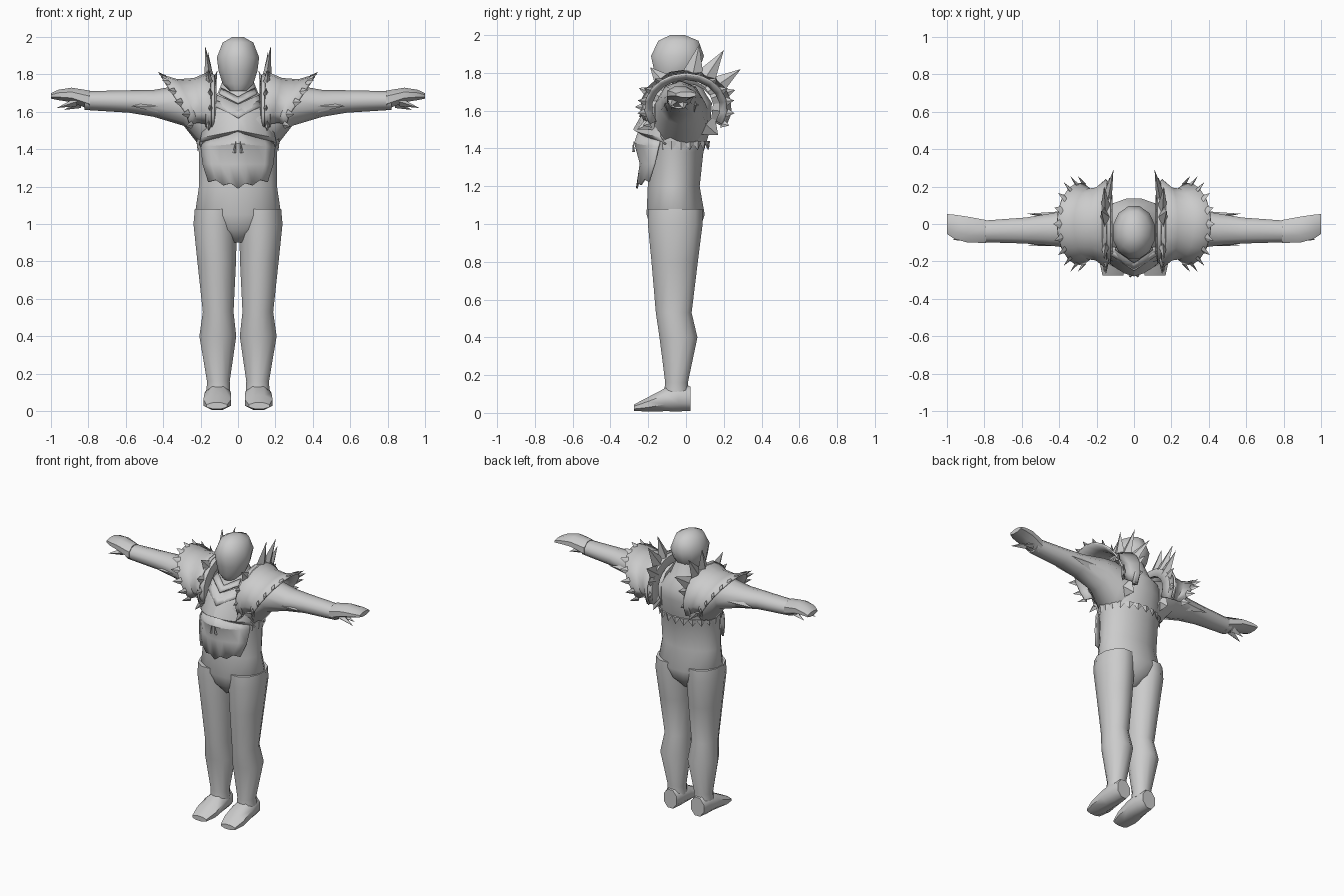
import bpy, bmesh, math
from mathutils import Vector

if "Cube" in bpy.data.objects:
    bpy.data.objects.remove(bpy.data.objects["Cube"])

grey = bpy.data.materials.new("plain_grey")
grey.diffuse_color = (0.6, 0.6, 0.6, 1)
grey.use_nodes = True
grey.node_tree.nodes["Principled BSDF"].inputs["Base Color"].default_value = grey.diffuse_color


def finish(name, bm, mirror=False, thick=0, angle=40):
    """Turn a bmesh into a shaded, optionally mirrored object."""
    bmesh.ops.recalc_face_normals(bm, faces=bm.faces)
    me = bpy.data.meshes.new(name)
    bm.to_mesh(me)
    bm.free()
    me.materials.append(grey)
    ob = bpy.data.objects.new(name, me)
    bpy.context.collection.objects.link(ob)
    if thick:
        ob.modifiers.new("thickness", 'SOLIDIFY').thickness = thick
    if mirror:
        ob.modifiers.new("mirror", 'MIRROR').use_mirror_merge = False
    bpy.ops.object.select_all(action='DESELECT')
    ob.select_set(True)
    bpy.context.view_layer.objects.active = ob
    bpy.ops.object.shade_smooth_by_angle(angle=math.radians(angle))
    return ob


def skin(bm, rows, closed):
    """Bridge rows of points with quads."""
    vs = [[bm.verts.new(p) for p in r] for r in rows]
    n = len(rows[0])
    for a, b in zip(vs, vs[1:]):
        for i in range(n if closed else n - 1):
            j = (i + 1) % n
            bm.faces.new((a[i], a[j], b[j], b[i]))
    return vs


def loft(name, axis, rings, n=12, mirror=False, angle=50):
    """Elliptical rings (t, c1, c2, r1, r2) swept along an axis, with end caps."""
    rows = []
    for t, c1, c2, r1, r2 in rings:
        row = []
        for i in range(n):
            a = math.tau * (i + 0.5) / n
            u, v = c1 + r1 * math.cos(a), c2 + r2 * math.sin(a)
            row.append({'x': (t, u, v), 'y': (u, t, v), 'z': (u, v, t)}[axis])
        rows.append(row)
    bm = bmesh.new()
    vs = skin(bm, rows, True)
    bm.faces.new(vs[0])
    bm.faces.new(vs[-1])
    return finish(name, bm, mirror, angle=angle)


def spike(bm, base, side, depth, tip):
    """Four-sided spike: diamond base spanned by two vectors, plus a tip."""
    b = [bm.verts.new(base + d) for d in (side, depth, -side, -depth)]
    t = bm.verts.new(tip)
    for i in range(4):
        bm.faces.new((b[i], b[(i + 1) % 4], t))
    bm.faces.new(b)


# Body
loft("torso", 'z', [
    (0.90, 0, -0.06, 0.04, 0.07), (0.97, 0, -0.055, 0.16, 0.13),
    (1.05, 0, -0.055, 0.235, 0.157), (1.20, 0, -0.065, 0.213, 0.14),
    (1.38, 0, -0.055, 0.213, 0.15), (1.46, 0, -0.05, 0.225, 0.17),
    (1.56, 0, -0.045, 0.23, 0.18), (1.64, 0, -0.02, 0.19, 0.16),
    (1.70, 0, -0.01, 0.11, 0.11), (1.80, 0, -0.02, 0.07, 0.08)], 16)
loft("head", 'z', [
    (1.71, 0, -0.09, 0.045, 0.05), (1.75, 0, -0.07, 0.085, 0.095),
    (1.82, 0, -0.05, 0.108, 0.125), (1.89, 0, -0.045, 0.117, 0.145),
    (1.97, 0, -0.04, 0.085, 0.11), (2.00, 0, -0.045, 0.03, 0.04)], 12)
loft("leg", 'z', [
    (0.10, 0.105, -0.05, 0.066, 0.07), (0.16, 0.105, -0.05, 0.063, 0.062),
    (0.40, 0.108, -0.04, 0.102, 0.104), (0.53, 0.106, -0.065, 0.085, 0.098),
    (0.80, 0.114, -0.06, 0.107, 0.127), (1.00, 0.122, -0.057, 0.12, 0.15),
    (1.08, 0.118, -0.057, 0.117, 0.15)], 12, True)
loft("foot", 'y', [
    (0.025, 0.107, 0.075, 0.055, 0.07), (-0.04, 0.107, 0.08, 0.07, 0.078),
    (-0.11, 0.108, 0.07, 0.077, 0.066), (-0.20, 0.111, 0.045, 0.08, 0.042),
    (-0.275, 0.113, 0.028, 0.06, 0.018)], 8, True)

# Arms and hands
loft("arm", 'x', [
    (0.12, -0.03, 1.56, 0.15, 0.17), (0.20, -0.03, 1.585, 0.14, 0.175),
    (0.29, -0.025, 1.635, 0.115, 0.11), (0.45, -0.03, 1.645, 0.09, 0.072),
    (0.58, -0.035, 1.655, 0.073, 0.06), (0.82, -0.04, 1.66, 0.06, 0.05)], 10, True)
loft("hand", 'x', [
    (0.79, -0.04, 1.662, 0.066, 0.055), (0.89, -0.03, 1.69, 0.075, 0.042),
    (0.96, -0.015, 1.69, 0.07, 0.03), (1.0, 0.0, 1.685, 0.058, 0.016)], 8, True)
bm = bmesh.new()
for base, tip in (((0.86, -0.065, 1.655), (0.97, -0.085, 1.62)),
                  ((0.84, -0.02, 1.645), (0.93, -0.01, 1.61))):
    spike(bm, Vector(base), Vector((0, 0.03, 0)), Vector((0, 0, 0.025)), Vector(tip))
# elbow fins
for y, ty in ((0.04, 0.055), (-0.09, -0.115)):
    spike(bm, Vector((0.36, y, 1.63)), Vector((0, 0.03, 0)), Vector((0, 0, 0.05)),
          Vector((0.57, ty, 1.63)))
finish("arm_fins", bm, True, angle=30)

# Shoulder guards: flared arches around the arms
N = 13
ARCH = [math.radians(-28 + 236 * i / (N - 1)) for i in range(N)]


def guard(a, t):
    """Point on the guard; t runs from collar side to flared rim."""
    s = max(math.sin(a), -0.3)
    x = 0.15 + t * (0.14 + 0.12 * s)
    r = 0.225 - 0.04 * math.sin(math.pi * min(t, 1)) - 0.02 * t
    return Vector((x, r * 1.08 * math.cos(a), 1.615 + r * 0.9 * math.sin(a)))


bm = bmesh.new()
skin(bm, [[guard(a, t) for a in ARCH] for t in (0, 0.33, 0.66, 1)], False)
finish("shoulder_guard", bm, True, thick=0.012)
bm = bmesh.new()
for i, a in enumerate(ARCH):
    p = guard(a, 0.95)
    out = Vector((0.035, 0.045 * math.cos(a), 0.02 * math.sin(a)))
    side = Vector((0, -math.sin(a), math.cos(a))) * 0.024
    spike(bm, p, side, Vector((0.012, 0, 0)), p + out)
finish("rim_spikes", bm, True, angle=20)

# Collar crest: a fan of blades beside the head
TIPS = [(0.16, -0.26, 1.50), (0.15, -0.27, 1.62), (0.15, -0.25, 1.72), (0.16, -0.19, 1.83),
        (0.175, 0.07, 1.95), (0.16, 0.20, 1.92), (0.11, 0.29, 1.82),
        (0.12, 0.26, 1.71), (0.13, 0.25, 1.59), (0.14, 0.17, 1.47)]
bm = bmesh.new()
for tip in TIPS:
    tip = Vector(tip)
    a = math.atan2(tip.z - 1.62, tip.y)
    rad = Vector((0, math.cos(a), math.sin(a)))
    side = Vector((0, -rad.z, rad.y)) * 0.07
    base = Vector((0.15, 0, 1.62)) + rad * 0.14
    spike(bm, base, side, Vector((0.03, 0, 0)), tip)
finish("collar_blades", bm, True, angle=20)
bm = bmesh.new()
skin(bm, [[Vector((x, r * math.cos(a), 1.61 + r * 0.9 * math.sin(a))) for a in ARCH]
          for x, r in ((0.115, 0.15), (0.125, 0.21), (0.17, 0.225))], False)
finish("collar_band", bm, True, thick=0.012)


# Breastplate, belly plate and neck chevrons: bowed panels with a centre ridge
def panel(name, rows, n=9, bow=1.6, teeth=0):
    """Rows: (z centre, z edge, half width, y centre, y edge)."""
    pts = []
    for k, (zc, ze, w, yc, ye) in enumerate(rows):
        row = []
        for i in range(n):
            u = 2 * i / (n - 1) - 1
            z = zc + (ze - zc) * abs(u)
            if teeth and k == len(rows) - 1 and i % 2:
                z += teeth
            row.append((u * w, yc + (ye - yc) * abs(u) ** bow, z))
        pts.append(row)
    bm = bmesh.new()
    skin(bm, pts, False)
    finish(name, bm, thick=0.01, angle=25)


panel("breastplate", [(1.64, 1.69, 0.11, -0.19, -0.13), (1.58, 1.60, 0.17, -0.235, -0.14),
                      (1.50, 1.46, 0.20, -0.28, -0.14), (1.49, 1.42, 0.21, -0.25, -0.11)])
panel("belly_plate", [(1.50, 1.44, 0.19, -0.25, -0.14), (1.43, 1.41, 0.20, -0.275, -0.15),
                      (1.32, 1.32, 0.19, -0.245, -0.17), (1.19, 1.225, 0.16, -0.265, -0.20)],
      teeth=0.02)
panel("upper_chevron", [(1.68, 1.73, 0.09, -0.16, -0.10), (1.65, 1.70, 0.10, -0.21, -0.14)], 5, 1)
panel("lower_chevron", [(1.61, 1.66, 0.11, -0.215, -0.15), (1.57, 1.63, 0.12, -0.25, -0.17)], 5, 1)

# Small buckle slats on the belly
bm = bmesh.new()
for s in (-1, 1):
    spike(bm, Vector((s * 0.02, -0.277, 1.38)), Vector((0.01, 0, 0)), Vector((0, 0.008, 0)),
          Vector((s * 0.012, -0.28, 1.44)))
finish("buckle_slats", bm, angle=20)

# Ring of scales hanging round the ribs and back
bm = bmesh.new()
for i in range(15):
    a = math.radians(-25 + 230 * i / 14)
    d = Vector((math.cos(a), math.sin(a), 0))
    c = Vector((0.212 * d.x, -0.05 + 0.165 * d.y, 1.44))
    spike(bm, c, Vector((-d.y, d.x, 0)) * 0.035, d * 0.012,
          c + Vector((0.006 * d.x, 0.006 * d.y, -0.05)))
finish("rib_scales", bm, angle=20)
